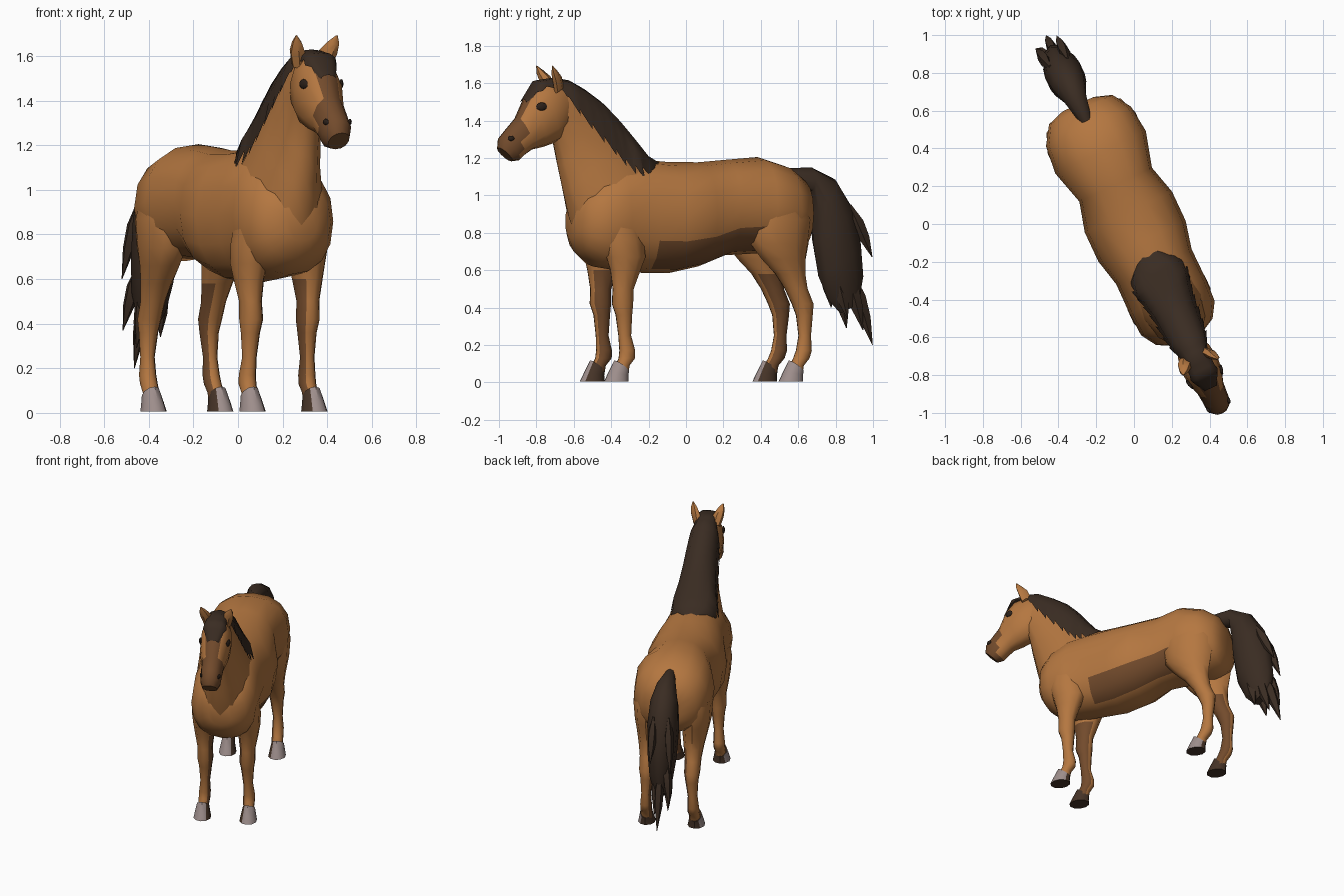
import bpy, bmesh, math
from mathutils import Vector as V, Matrix

# Local frame: s = forward, l = sideways, z = up; the whole horse is turned 25 degrees
TURN = Matrix.Rotation(math.radians(-65), 4, 'Z')


def material(name, rgb):
    m = bpy.data.materials.new(name)
    m.diffuse_color = (*rgb, 1)
    return m


COAT = material("chestnut coat", (0.46, 0.185, 0.052))
SHADE = material("dark coat", (0.17, 0.07, 0.025))
HAIR = material("dark hair", (0.042, 0.025, 0.016))
HOOF = material("grey hoof", (0.34, 0.27, 0.26))
HEEL = material("dark hoof", (0.06, 0.033, 0.02))
EYE = material("dark eye", (0.025, 0.015, 0.01))


def finish(name, bm, mats, rule=None, angle=50):
    bmesh.ops.recalc_face_normals(bm, faces=bm.faces)
    bm.normal_update()
    if rule:
        for f in bm.faces:
            f.material_index = int(rule(f.calc_center_median(), f.normal))
    bm.transform(TURN)
    me = bpy.data.meshes.new(name)
    bm.to_mesh(me)
    bm.free()
    ob = bpy.data.objects.new(name, me)
    bpy.context.collection.objects.link(ob)
    for m in mats:
        me.materials.append(m)
    bpy.ops.object.select_all(action='DESELECT')
    ob.select_set(True)
    bpy.context.view_layer.objects.active = ob
    bpy.ops.object.shade_smooth_by_angle(angle=math.radians(angle))
    return ob


def power(x, p):
    return math.copysign(abs(x) ** p, x)


def loft(name, rings, mats, n=12, p=1.0, rule=None, angle=50):
    """Skin through elliptical rings given as (centre, half axis, half axis)."""
    bm = bmesh.new()
    loops = []
    for c, u, v in rings:
        loops.append([bm.verts.new(c + u * power(math.cos(a), p) + v * power(math.sin(a), p))
                      for a in (math.tau * i / n for i in range(n))])
    for a, b in zip(loops, loops[1:]):
        for i in range(n):
            bm.faces.new((a[i], a[(i + 1) % n], b[(i + 1) % n], b[i]))
    bm.faces.new(loops[0])
    bm.faces.new(loops[-1])
    return finish(name, bm, mats, rule, angle)


def pair(ts, tz, bs, bz, w):
    """Ring from a top point, a bottom point and a half width."""
    t, b = V((ts, 0, tz)), V((bs, 0, bz))
    return (t + b) / 2, (t - b) / 2, V((0, w, 0))


def flat(z, s, hs, l, hl, side):
    """Horizontal ring for legs."""
    return V((s, l * side, z)), V((hs, 0, 0)), V((0, hl, 0))


# Trunk: s, top, bottom, half width
trunk = [(-.70, 1.0, .80, .09), (-.668, 1.09, .72, .185), (-.57, 1.16, .68, .248),
         (-.42, 1.205, .69, .265), (-.23, 1.19, .68, .212), (-.07, 1.177, .62, .255),
         (.1, 1.178, .585, .255), (.25, 1.19, .585, .22), (.42, 1.17, .60, .222),
         (.55, 1.10, .62, .215), (.63, 1.02, .69, .165), (.675, .95, .77, .08)]
loft("trunk", [pair(s, t, s, b, w) for s, t, b, w in trunk], [COAT, SHADE], 16, .88,
     lambda c, n: -.33 < c.x < .22 and c.y > .05 and -.85 < n.z < -.15)

# Neck and head
loft("neck", [pair(*r) for r in [
    (.15, 1.12, .64, .75, .19), (.26, 1.20, .69, .88, .17), (.38, 1.35, .725, 1.02, .125),
    (.50, 1.47, .755, 1.15, .10), (.62, 1.55, .78, 1.28, .088), (.74, 1.59, .83, 1.36, .08)]],
    [COAT])
loft("head", [pair(*r) for r in [
    (.69, 1.58, .68, 1.43, .05), (.79, 1.612, .70, 1.34, .09), (.88, 1.595, .765, 1.285, .103),
    (.945, 1.53, .84, 1.26, .097), (1.0, 1.42, .91, 1.245, .075), (1.06, 1.355, .955, 1.215, .07),
    (1.10, 1.31, .985, 1.188, .068), (1.107, 1.255, 1.03, 1.182, .05)]],
    [COAT, SHADE], 12, .92,
    lambda c, n: c.x > .99 or (c.x > .9 and abs(c.y) < .05 and n.z > .2))


def blob(name, at, size, mat, tilt=0):
    """Thin oval plate lying on the side of the head."""
    bm = bmesh.new()
    bmesh.ops.create_uvsphere(bm, u_segments=8, v_segments=6, radius=1)
    bm.transform(Matrix.Translation(at) @ Matrix.Rotation(tilt, 4, 'Z')
                 @ Matrix.Diagonal((*size, 1)))
    finish(name, bm, [mat])


front = [(.88, .45, .12, .12, .088), (.76, .44, .125, .138, .09), (.67, .42, .115, .142, .08),
         (.6, .425, .088, .145, .066), (.5, .437, .06, .142, .05), (.42, .44, .06, .14, .053),
         (.36, .432, .046, .14, .043), (.25, .428, .036, .143, .032), (.17, .415, .045, .147, .038),
         (.13, .418, .047, .148, .039), (.09, .445, .04, .15, .036), (.04, .455, .04, .152, .04)]
hind = [(1.02, -.46, .15, .13, .108), (.87, -.475, .195, .15, .112), (.74, -.48, .17, .155, .097),
        (.66, -.505, .13, .152, .083), (.58, -.545, .087, .15, .068), (.5, -.58, .065, .15, .055),
        (.42, -.618, .062, .15, .053), (.36, -.628, .047, .15, .043), (.25, -.628, .035, .155, .032),
        (.17, -.622, .045, .157, .038), (.13, -.607, .047, .158, .039), (.09, -.578, .04, .16, .037),
        (.04, -.568, .04, .163, .04)]

for side, word in ((-1, "left"), (1, "right")):
    # Legs, darker on their inner faces
    for kind, rows, toe, l in (("front", front, .482, .153), ("hind", hind, -.542, .165)):
        loft(f"{kind}_leg_{word}", [flat(*r, side) for r in rows], [COAT, SHADE], 10, 1,
             lambda c, n: c.z < .62 and n.y * side < -.75)
        # Hooves: sloping, grey outside and front, dark at the heel and inside
        top = (V((toe - .03, l * side, .088)), V((.042, 0, .03)), V((0, .04, 0)))
        mid = (V((toe - .012, l * side, .045)), V((.056, 0, .012)), V((0, .05, 0)))
        loft(f"{kind}_hoof_{word}", [top, mid, flat(0.006, toe, .07, l, .058, side)],
             [HEEL, HOOF], 10, 1,
             lambda c, n: abs(n.z) < .8 and .65 * n.x + .75 * n.y * side > .2, 40)
    # Ears
    lean = V((.5, side * .1, -.3)).normalized()
    loft(f"ear_{word}", [(V((.775, .062 * side, 1.56)), lean * .035, V((.01, .03, 0))),
                         (V((.795, .076 * side, 1.62)), lean * .033, V((.01, .036, 0))),
                         (V((.82, .09 * side, 1.66)), lean * .02, V((.005, .024, 0))),
                         (V((.835, .1 * side, 1.692)), lean * .003, V((0, .004, 0)))],
         [COAT], 6)
    # Eyes and nostrils
    blob(f"eye_{word}", V((.895, .093 * side, 1.475)), (.03, .009, .022), EYE, -.25 * side)
    blob(f"nostril_{word}", V((1.06, .06 * side, 1.305)), (.018, .008, .014), EYE, -.3 * side)

# Mane: sheet folded over the crest with a jagged hem (s, z, half width, drop)
crest = [(.96, 1.515, .035, .02), (.885, 1.615, .075, .045), (.78, 1.63, .065, .04),
         (.69, 1.615, .098, .15), (.6, 1.568, .108, .20), (.5, 1.50, .116, .23),
         (.42, 1.42, .130, .235), (.34, 1.32, .152, .19), (.26, 1.222, .138, .10),
         (.18, 1.18, .06, .02)]
bm = bmesh.new()
rows = []
STEP = 3
for i in range((len(crest) - 1) * STEP + 1):
    k = min(i // STEP, len(crest) - 2)
    f = i / STEP - k
    s, z, w, d = (a + (b - a) * f for a, b in zip(crest[k], crest[k + 1]))
    jag = (.25 if i % 2 else -.15) * d
    row = []
    for side, share in ((-1, 1), (-.93, .5), (-.6, .12), (0, 0), (.6, .12), (.93, .5), (1, 1)):
        hem = jag if share == 1 else 0
        row.append(bm.verts.new((s - hem * .5, side * (w + max(hem, 0) * .3), z - share * d - hem)))
    rows.append(row)
for a, b in zip(rows, rows[1:]):
    for j in range(6):
        bm.faces.new((a[j], a[j + 1], b[j + 1], b[j]))
finish("mane", bm, [HAIR])

# Tail: arched body of hair and loose pointed locks
loft("tail", [pair(*r) for r in [
    (-.60, 1.145, -.62, 1.05, .035), (-.74, 1.15, -.735, 1.02, .065),
    (-.88, 1.085, -.745, .90, .095), (-.98, .935, -.75, .75, .105),
    (-1.03, .75, -.78, .57, .095), (-1.045, .58, -.84, .44, .075),
    (-1.02, .44, -.91, .37, .04)]], [HAIR], 10)
locks = [(-.98, 0, .58, -1.1, 0, .2), (-.94, .03, .58, -1.03, .03, .28),
         (-.91, -.04, .58, -.97, -.05, .29), (-.87, .03, .6, -.93, .05, .34),
         (-.97, -.04, .66, -1.06, -.075, .37), (-.94, .05, .95, -1.075, .05, .67),
         (-.94, -.05, .95, -1.06, -.08, .6), (-.84, -.03, .65, -.88, -.05, .40)]
for i, (s, l, z, ts, tl, tz) in enumerate(locks):
    a, b = V((s, l, z)), V((ts, tl, tz))
    loft(f"tail_lock_{i + 1}", [(a.lerp(b, t), V((r, 0, 0)), V((0, r * .75, 0)))
                                for t, r in ((0, .012), (.3, .042), (.6, .036), (1, .002))],
         [HAIR], 5)
